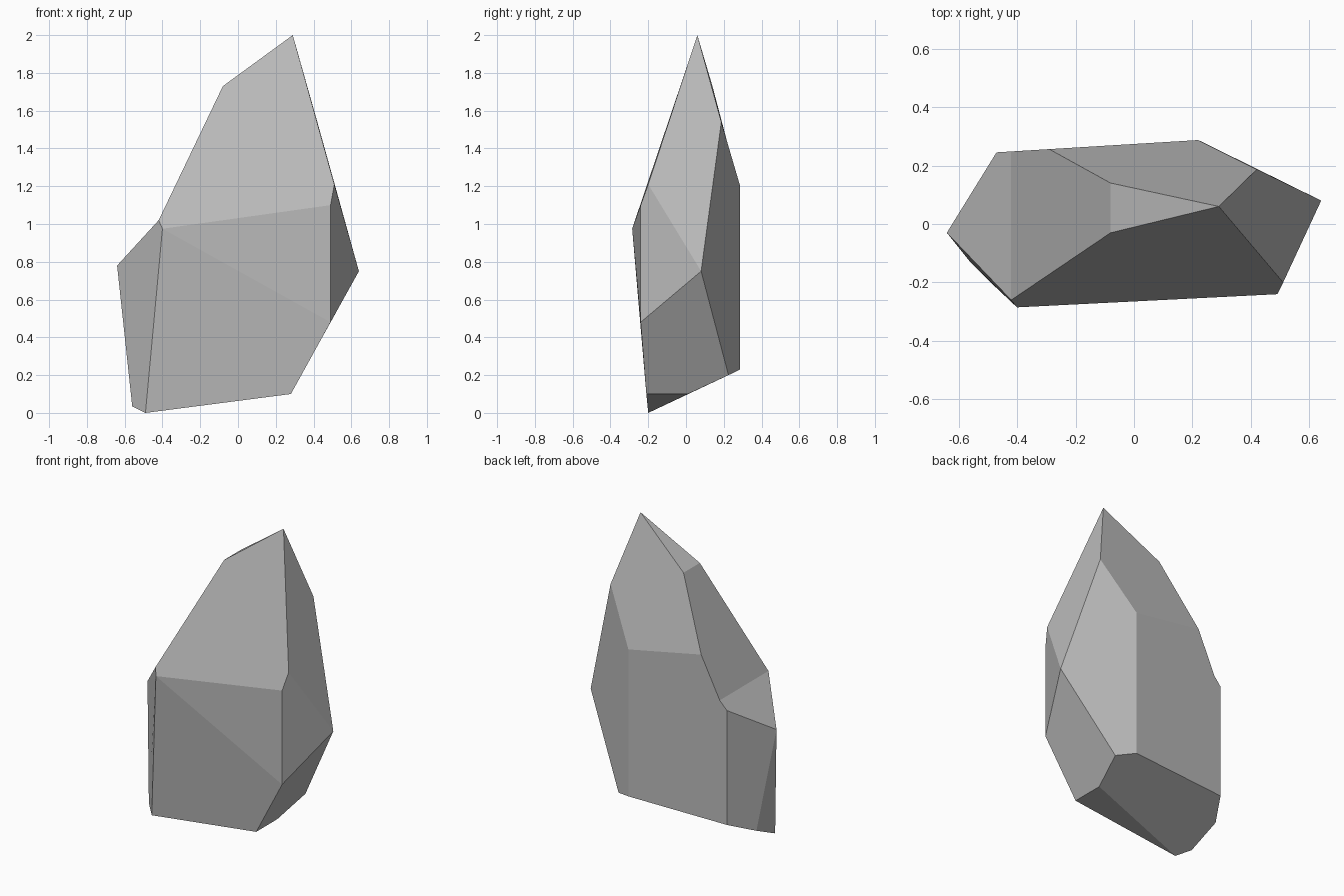
import bpy
import bmesh

if "Cube" in bpy.data.objects:
    bpy.data.objects.remove(bpy.data.objects["Cube"])

# Corner points of the faceted boulder, one letter each
corners = {
    # peak
    "A": (0.29, 0.06, 2.00), "B": (-0.08, -0.03, 1.73), "C": (-0.08, 0.14, 1.73),
    # left shoulder crease
    "D": (-0.42, -0.26, 1.02), "d": (-0.42, 0.248, 1.02), "I": (-0.29, 0.256, 1.29),
    # middle belt
    "E": (-0.40, -0.285, 0.975), "F": (-0.64, -0.03, 0.78), "G": (-0.47, 0.245, 0.965),
    "H": (0.22, 0.287, 1.20), "J": (0.42, 0.187, 1.54), "K": (0.64, 0.08, 0.75),
    "L": (0.49, -0.24, 1.10), "M": (0.49, -0.24, 0.48), "N": (0.51, -0.20, 1.21),
    # slanted underside
    "P": (0.28, -0.21, 0.10), "Q": (0.28, 0.01, 0.10), "R": (0.335, 0.225, 0.20),
    "S": (0.22, 0.287, 0.23), "T": (-0.49, -0.20, 0.00), "U": (-0.47, 0.245, 0.21),
    "V": (-0.57, 0.08, 0.135), "W": (-0.56, -0.13, 0.035),
}

# Each cleaved facet as a loop of corners
facets = [
    "ABC", "ABDELN", "BCIdD",            # cap, front slope, left slope
    "ACIHJ", "ANKJ", "NLMK",             # back slope, right side
    "ELM", "ETPM",                       # front
    "DdGF", "FDETW", "FWV", "FVUG",      # left shoulder and side
    "IHSUGd", "JHSRK",                   # back
    "KMPQR", "TPQ", "QRSUVWT",           # lower right and underside
]

bm = bmesh.new()
verts = {name: bm.verts.new(co) for name, co in corners.items()}
for loop in facets:
    bm.faces.new([verts[c] for c in loop])
bmesh.ops.recalc_face_normals(bm, faces=bm.faces)

mesh = bpy.data.meshes.new("boulder")
bm.to_mesh(mesh)
bm.free()

# Plain stone colour
stone = bpy.data.materials.new("stone grey")
stone.diffuse_color = (0.5, 0.5, 0.5, 1.0)
stone.use_nodes = True
stone.node_tree.nodes["Principled BSDF"].inputs["Base Color"].default_value = stone.diffuse_color
mesh.materials.append(stone)

boulder = bpy.data.objects.new("boulder", mesh)
bpy.context.collection.objects.link(boulder)
